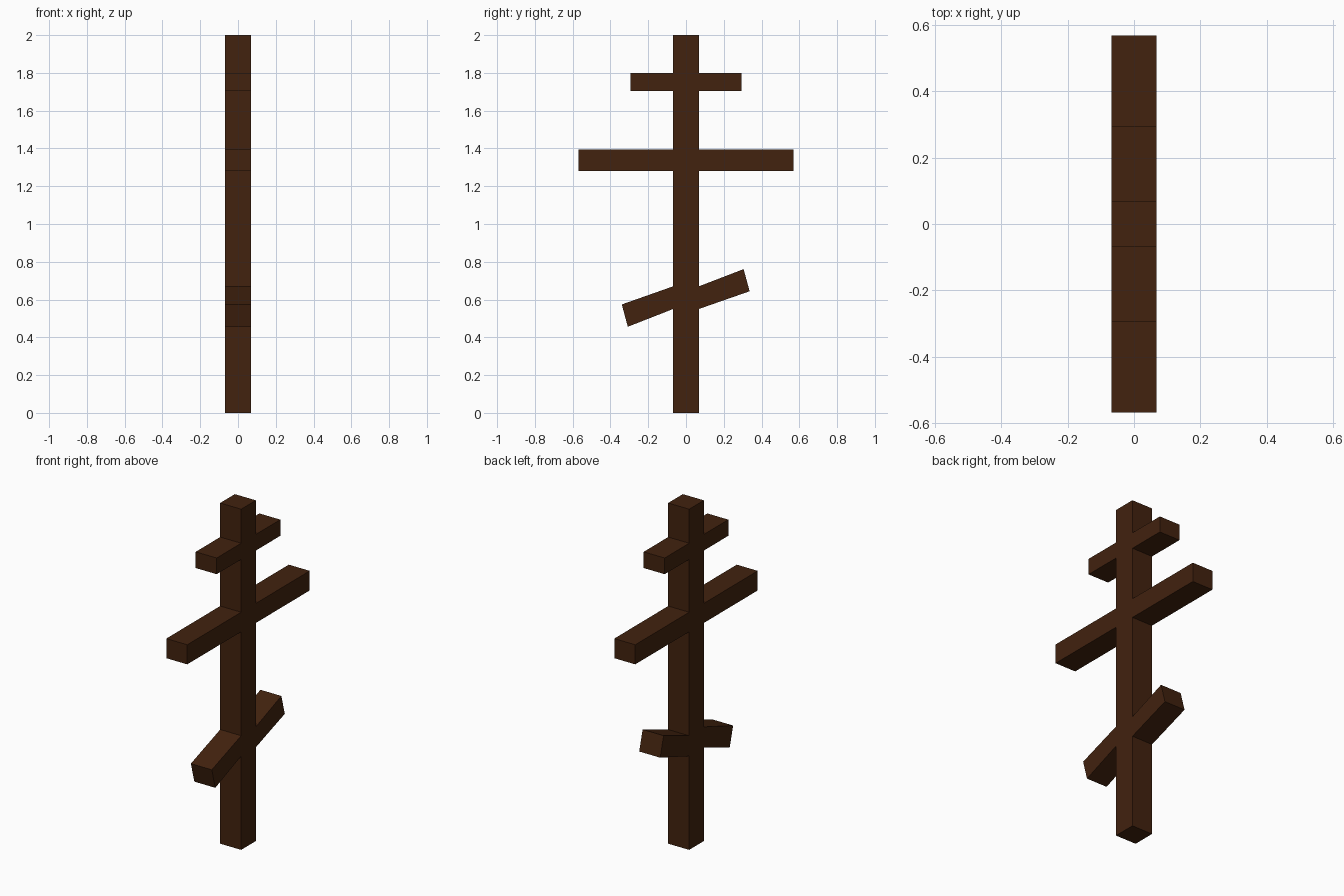
import bpy, bmesh

if "Cube" in bpy.data.objects:
    bpy.data.objects.remove(bpy.data.objects["Cube"])

H = 0.068  # half thickness of the beams

wood = bpy.data.materials.new("dark_brown_wood")
wood.diffuse_color = (0.054, 0.016, 0.0045, 1.0)
wood.use_nodes = True
wood.node_tree.nodes["Principled BSDF"].inputs["Base Color"].default_value = wood.diffuse_color

# bar: post heights (low, high), then (y, z) of the low and high outer edge per side
bars = [
    ((0.55, 0.67), {-1: ((-0.308, 0.456), (-0.340, 0.574)),
                    1: ((0.337, 0.644), (0.305, 0.761))}),   # slanted foot bar
    ((1.28, 1.395), {s: ((s * 0.568, 1.28), (s * 0.568, 1.395)) for s in (-1, 1)}),
    ((1.705, 1.80), {s: ((s * 0.295, 1.705), (s * 0.295, 1.80)) for s in (-1, 1)}),
]

bm = bmesh.new()

# upright post, one ring of vertices at every bar edge
levels = [0.0] + [z for b in bars for z in b[0]] + [2.0]
corners = [(-H, -H), (H, -H), (H, H), (-H, H)]
rings = [[bm.verts.new((x, y, z)) for x, y in corners] for z in levels]
bm.faces.new(rings[0][::-1])
bm.faces.new(rings[-1])
sides = {}
for i, (a, b) in enumerate(zip(rings, rings[1:])):
    for k in range(4):
        n = (k + 1) % 4
        sides[i, k] = bm.faces.new((a[k], a[n], b[n], b[k]))

# cross bars, pulled out of the post's side faces
for i, (heights, ends) in enumerate(bars):
    mid = sum(heights) / 2
    for s, (low, high) in ends.items():
        face = sides[2 * i + 1, 0 if s < 0 else 2]
        tip = bmesh.ops.extrude_discrete_faces(bm, faces=[face])["faces"][0]
        for v in tip.verts:
            v.co.y, v.co.z = low if v.co.z < mid else high

bmesh.ops.recalc_face_normals(bm, faces=bm.faces[:])
mesh = bpy.data.meshes.new("three_bar_cross")
bm.to_mesh(mesh)
bm.free()
mesh.materials.append(wood)
bpy.context.collection.objects.link(bpy.data.objects.new("three_bar_cross", mesh))
